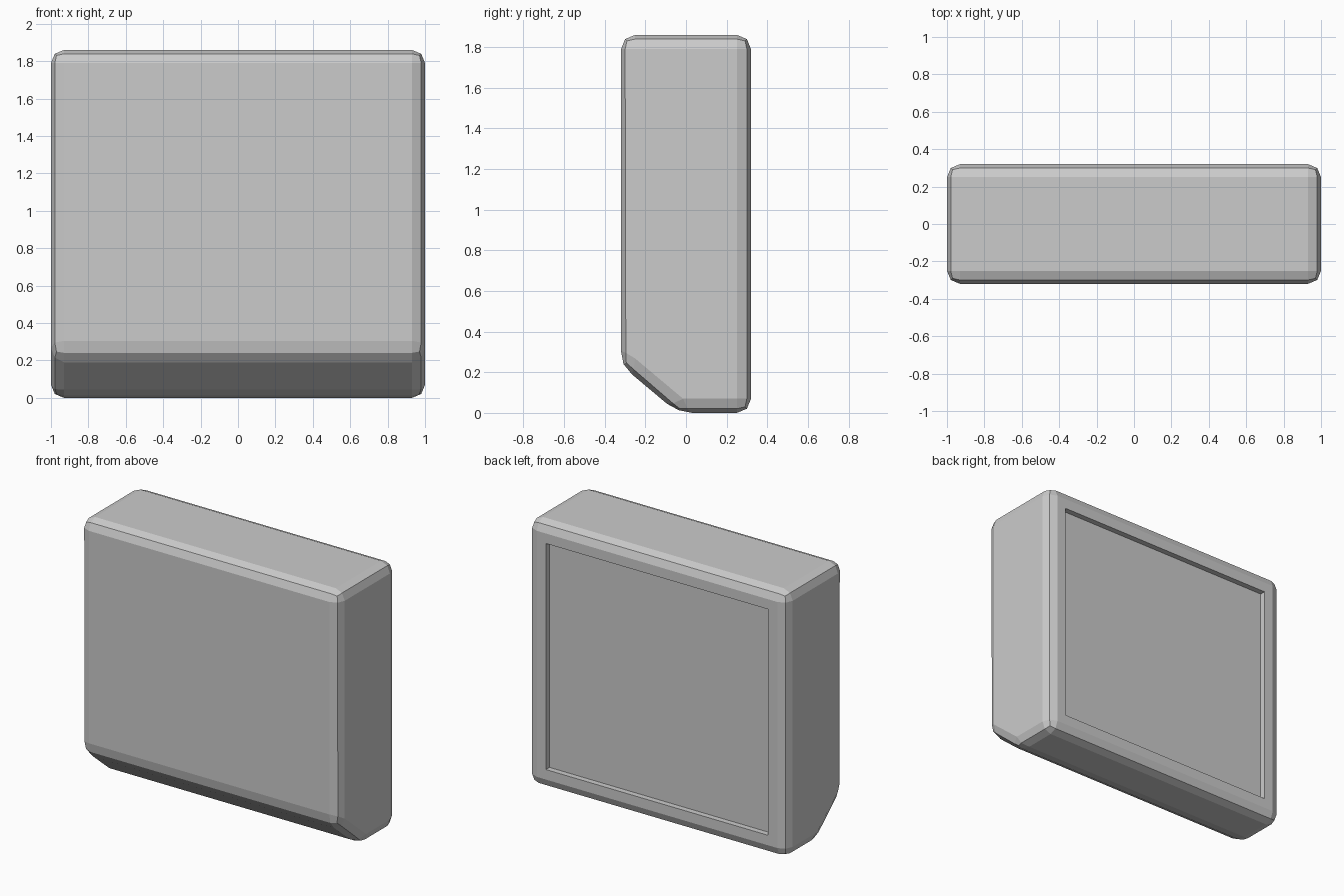
import bpy, bmesh

if "Cube" in bpy.data.objects:
    bpy.data.objects.remove(bpy.data.objects["Cube"])

W, D, H = 1.0, 0.32, 1.86      # half width, half depth, height
BEVEL, RIM, RECESS = 0.07, 0.07, 0.04

# Side profile (y, z) with the sloped lower front edge
profile = [(-D, H), (-D, 0.235), (-0.04, 0), (D, 0), (D, H)]

bm = bmesh.new()
side = bm.faces.new([bm.verts.new((-W, y, z)) for y, z in profile])
ext = bmesh.ops.extrude_face_region(bm, geom=[side])
bmesh.ops.translate(bm, vec=(2 * W, 0, 0),
                    verts=[g for g in ext["geom"] if isinstance(g, bmesh.types.BMVert)])
bmesh.ops.recalc_face_normals(bm, faces=bm.faces[:])

# Two-step faceted bevel on every edge
bmesh.ops.bevel(bm, geom=bm.edges[:], offset=BEVEL, offset_type='OFFSET',
                segments=2, profile=0.5, affect='EDGES', clamp_overlap=True)
bm.normal_update()

# Recessed panel in the back face
back = max((f for f in bm.faces if f.normal.y > 0.99), key=lambda f: f.calc_area())
bmesh.ops.inset_region(bm, faces=[back], thickness=RIM, use_even_offset=True)
ext = bmesh.ops.extrude_discrete_faces(bm, faces=[back])
bmesh.ops.translate(bm, vec=(0, -RECESS, 0), verts=ext["faces"][0].verts[:])
bmesh.ops.recalc_face_normals(bm, faces=bm.faces[:])

mesh = bpy.data.meshes.new("casing")
bm.to_mesh(mesh)
bm.free()
casing = bpy.data.objects.new("casing", mesh)
bpy.context.collection.objects.link(casing)
